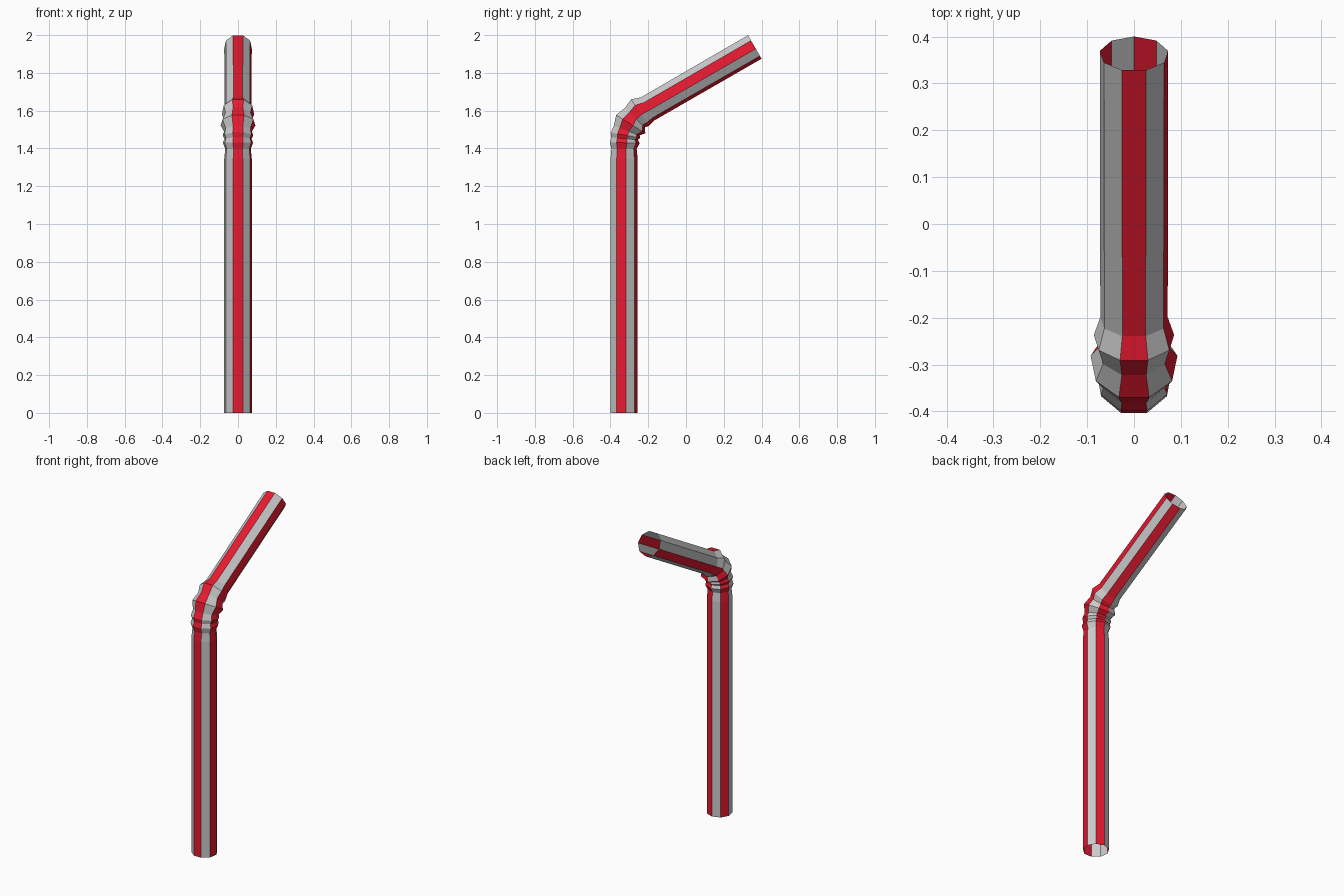
import bpy, bmesh
from math import sin, cos, radians

if "Cube" in bpy.data.objects:
    bpy.data.objects.remove(bpy.data.objects["Cube"])

SIDES = 9
RED_SIDES = {0, 2, 4, 6}      # stripes; side 0 faces the front

# Rings along the straw: centre y, centre z, radius, forward tilt in degrees
RINGS = [
    (-0.330, 0.000, 0.074, 0),     # bottom opening
    (-0.330, 1.345, 0.074, 0),
    (-0.330, 1.398, 0.069, 0),     # start of bellows
    (-0.327, 1.430, 0.081, 2),
    (-0.327, 1.452, 0.073, 5),
    (-0.323, 1.470, 0.082, 10),
    (-0.316, 1.495, 0.075, 20),
    (-0.295, 1.530, 0.094, 32),
    (-0.272, 1.565, 0.076, 45),
    (-0.245, 1.592, 0.087, 56),
    (-0.205, 1.611, 0.073, 60),    # end of bellows
    (0.363, 1.939, 0.074, 60),     # top opening
]


def ring_verts(bm, y, z, r, tilt):
    t = radians(tilt)
    verts = []
    for k in range(SIDES):
        a = radians(360 / SIDES * (k - 0.5))
        f = r * cos(a)
        verts.append(bm.verts.new((r * sin(a), y - f * cos(t), z + f * sin(t))))
    return verts


# Open striped tube lofted through the rings
bm = bmesh.new()
loops = [ring_verts(bm, *ring) for ring in RINGS]
for lo, hi in zip(loops, loops[1:]):
    for k in range(SIDES):
        n = (k + 1) % SIDES
        face = bm.faces.new((lo[k], lo[n], hi[n], hi[k]))
        face.material_index = 1 if k in RED_SIDES else 0

mesh = bpy.data.meshes.new("bendy_straw")
red = bpy.data.materials.new("red_stripe")
red.diffuse_color = (0.8, 0.01, 0.03, 1)
red.use_nodes = True
red.node_tree.nodes["Principled BSDF"].inputs["Base Color"].default_value = red.diffuse_color
mesh.materials.append(None)    # plain grey sides
mesh.materials.append(red)
bm.to_mesh(mesh)
bm.free()
straw = bpy.data.objects.new("bendy_straw", mesh)
bpy.context.collection.objects.link(straw)
